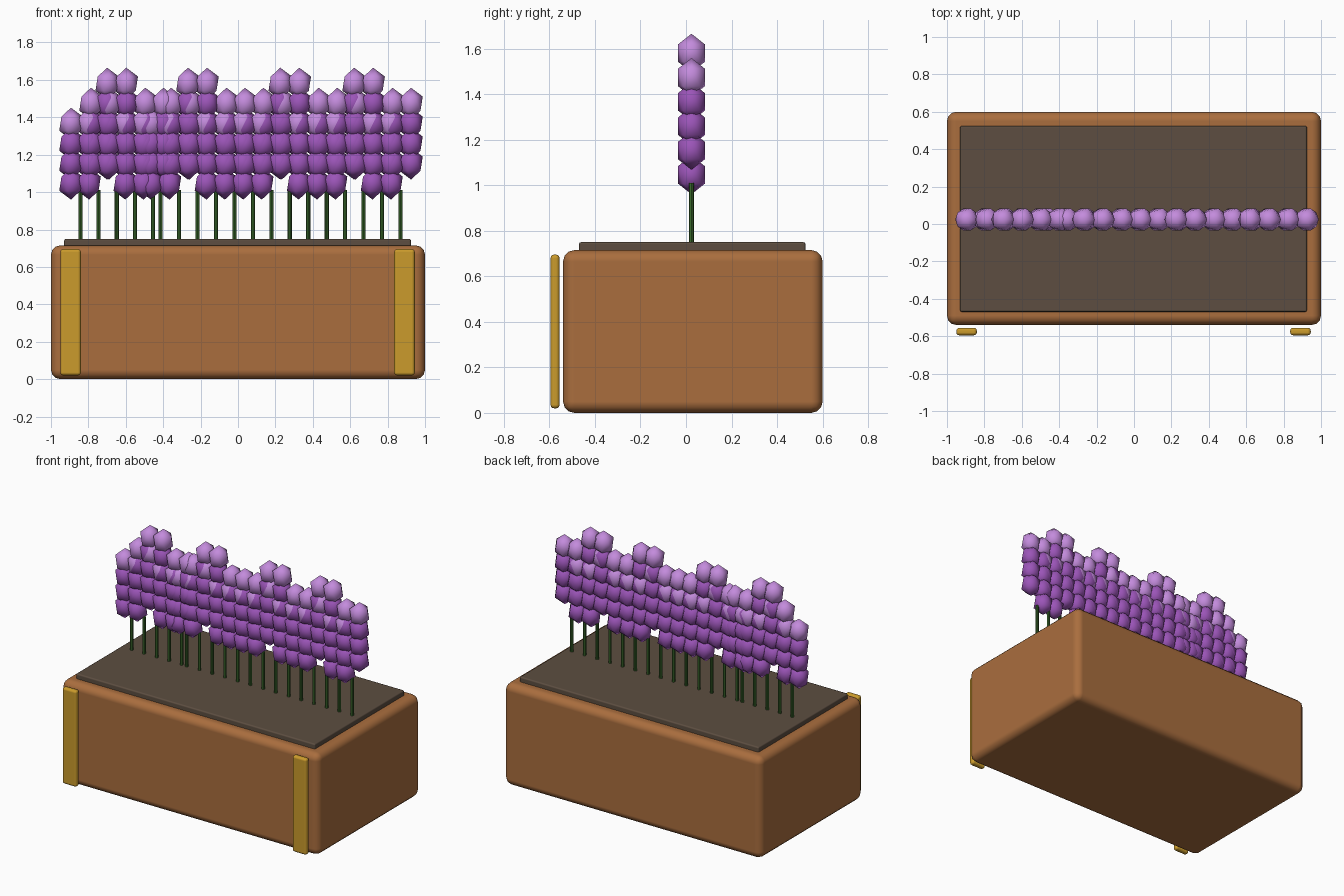
import bpy
import bmesh
from mathutils import Matrix

cube = bpy.data.objects.get("Cube")
if cube:
    bpy.data.objects.remove(cube, do_unlink=True)


def material(name, rgb):
    mat = bpy.data.materials.new(name)
    mat.use_nodes = True
    mat.diffuse_color = (*rgb, 1)
    mat.node_tree.nodes["Principled BSDF"].inputs["Base Color"].default_value = (*rgb, 1)
    return mat


WOOD = material("terracotta brown", (0.40, 0.155, 0.048))
SOIL = material("dark soil", (0.109, 0.076, 0.052))
GOLD = material("gold", (0.60, 0.33, 0.025))
GREEN = material("stem green", (0.045, 0.15, 0.026))
PURPLE = material("purple petal", (0.33, 0.09, 0.48))
LILAC = material("lilac tip", (0.55, 0.26, 0.72))


def finish(name, bm, mats, smooth=True):
    mesh = bpy.data.meshes.new(name)
    bm.to_mesh(mesh)
    bm.free()
    for mat in mats:
        mesh.materials.append(mat)
    for poly in mesh.polygons:
        poly.use_smooth = smooth
    obj = bpy.data.objects.new(name, mesh)
    bpy.context.collection.objects.link(obj)
    return obj


def rounded_box(name, low, high, mat, radius, segments):
    bm = bmesh.new()
    size = [b - a for a, b in zip(low, high)]
    middle = [(a + b) / 2 for a, b in zip(low, high)]
    bmesh.ops.create_cube(bm, size=1, matrix=Matrix.Translation(middle) @ Matrix.Diagonal((*size, 1)))
    obj = finish(name, bm, [mat])
    bevel = obj.modifiers.new("rounded edges", "BEVEL")
    bevel.width = radius
    bevel.segments = segments
    bevel.harden_normals = True
    return obj


# Planter, soil and front slats
rounded_box("planter_box", (-1, -0.54, 0), (1, 0.60, 0.715), WOOD, 0.05, 3)
rounded_box("soil", (-0.93, -0.47, 0.66), (0.925, 0.525, 0.75), SOIL, 0.01, 2)
for name, x in (("right_slat", -0.95), ("left_slat", 0.835)):
    rounded_box(name, (x, -0.595, 0.02), (x + 0.11, -0.555, 0.695), GOLD, 0.016, 3)

# Flower dimensions
ROW_Y = 0.024
STEP = 0.107
FIRST = 1.045
STEM_LOW, STEM_HIGH = 0.72, 1.01


def add_spike(bm, x, start, count):
    """Stack of faceted buds, with a pale bud on top."""
    for i in range(count):
        place = Matrix.Translation((x, ROW_Y, FIRST + (start + i) * STEP))
        bud = bmesh.ops.create_icosphere(
            bm, subdivisions=1, radius=1,
            matrix=place @ Matrix.Diagonal((0.07, 0.07, 0.085, 1)))
        for face in {f for v in bud["verts"] for f in v.link_faces}:
            face.material_index = int(i == count - 1)


# Two overlapping runs of plants: start x, spacing, count, tall plants
number = 0
for x0, gap, count, tall in ((-0.842, 0.0968, 5, {2}), (-0.414, 0.0987, 14, {2, 7, 11})):
    for i in range(count):
        number += 1
        x = x0 + i * gap
        stem = bmesh.new()
        bmesh.ops.create_cone(
            stem, cap_ends=True, segments=8, radius1=0.011, radius2=0.011,
            depth=STEM_HIGH - STEM_LOW,
            matrix=Matrix.Translation((x, ROW_Y, (STEM_LOW + STEM_HIGH) / 2)))
        finish(f"stem_{number}", stem, [GREEN], smooth=False)

        # Each stem carries a pair of side-by-side spikes
        flower = bmesh.new()
        if i in tall:
            add_spike(flower, x - 0.051, 1, 5)
            add_spike(flower, x + 0.051, 1, 5)
        else:
            add_spike(flower, x - 0.051, 0, 4)
            add_spike(flower, x + 0.056, 1, 4)
        finish(f"flower_{number}", flower, [PURPLE, LILAC])
